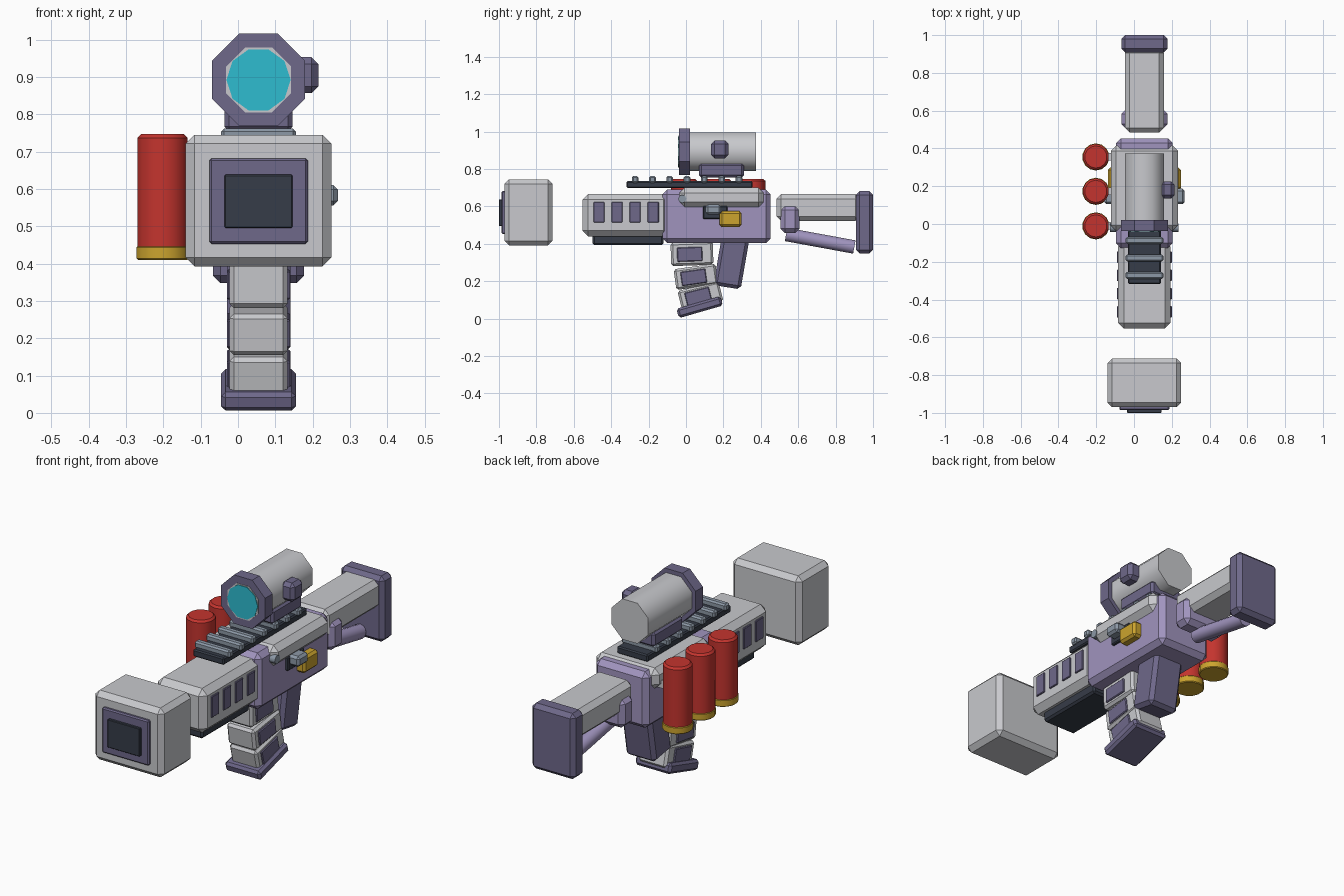
import bpy, bmesh, math
from mathutils import Matrix, Vector

if "Cube" in bpy.data.objects:
    bpy.data.objects.remove(bpy.data.objects["Cube"])

CX = 0.055  # centre line of the blaster


def mat(name, r, g, b):
    lin = lambda v: ((v / 255 + 0.055) / 1.055) ** 2.4 if v > 10 else v / 255 / 12.92
    m = bpy.data.materials.new(name)
    m.diffuse_color = (lin(r), lin(g), lin(b), 1)
    m.use_nodes = True
    m.node_tree.nodes["Principled BSDF"].inputs["Base Color"].default_value = m.diffuse_color
    return m


GREY = mat("light_grey", 200, 201, 205)
PURPLE = mat("dark_purple", 110, 104, 138)
LAVENDER = mat("lavender", 160, 148, 190)
DARK = mat("charcoal", 54, 60, 72)
RED = mat("red", 196, 52, 46)
GOLD = mat("gold", 204, 164, 46)
TEAL = mat("teal", 46, 188, 208)
SLATE = mat("slate_grey", 140, 152, 166)


def finish(bm, name, m, bevel=0, smooth=False):
    me = bpy.data.meshes.new(name)
    bmesh.ops.recalc_face_normals(bm, faces=bm.faces)
    bm.to_mesh(me)
    bm.free()
    me.materials.append(m)
    ob = bpy.data.objects.new(name, me)
    bpy.context.collection.objects.link(ob)
    if bevel:
        b = ob.modifiers.new("bevel", 'BEVEL')
        b.width = bevel
        b.segments = 1
        b.limit_method = 'ANGLE'
        b.angle_limit = math.radians(50)
    if smooth:
        bpy.ops.object.select_all(action='DESELECT')
        ob.select_set(True)
        bpy.context.view_layer.objects.active = ob
        bpy.ops.object.shade_smooth_by_angle(angle=math.radians(47))
    return ob


def box(name, m, x, y, z, bevel=0.0, tilt=0):
    """Bevelled box from (min, max) ranges, tilted about its own centre along x."""
    bm = bmesh.new()
    c = Vector([(a + b) / 2 for a, b in (x, y, z)])
    s = [b - a for a, b in (x, y, z)]
    bmesh.ops.create_cube(bm, size=1, matrix=Matrix.Translation(c)
                          @ Matrix.Rotation(math.radians(tilt), 4, 'X') @ Matrix.Diagonal((*s, 1)))
    return finish(bm, name, m, bevel)


def wide(half):
    return (CX - half, CX + half)


def around(c, size):
    return (c - size / 2, c + size / 2)


def tube(name, m, p, q, r, n, bevel=0, spin=0, smooth=True):
    """Cylinder with n sides between two points."""
    p, q = Vector(p), Vector(q)
    bm = bmesh.new()
    rot = (q - p).to_track_quat('Z', 'Y').to_matrix().to_4x4()
    bmesh.ops.create_cone(bm, cap_ends=True, segments=n, radius1=r, radius2=r, depth=(q - p).length,
                          matrix=Matrix.Translation((p + q) / 2) @ rot @ Matrix.Rotation(spin, 4, 'Z'))
    return finish(bm, name, m, bevel, smooth)


# Muzzle block with stepped front plates
box("muzzle_block", GREY, wide(0.195), (-0.97, -0.713), (0.392, 0.745), 0.024)
box("muzzle_frame", PURPLE, wide(0.132), (-0.986, -0.96), (0.453, 0.682), 0.006)
box("muzzle_opening", DARK, wide(0.091), (-1.0, -0.98), (0.495, 0.638), 0.003)

# Handguard with side vents and lower rail
box("handguard", GREY, wide(0.139), (-0.553, -0.09), (0.44, 0.666), 0.03)
for i in range(4):
    y = around(-0.465 + i * 0.0965, 0.06)
    for side in (-1, 1):
        x = CX + side * 0.139
        box("side_vent", PURPLE, (x - 0.007, x + 0.007), y, (0.515, 0.623), 0.003)
box("lower_rail", DARK, wide(0.095), (-0.5, -0.12), (0.393, 0.45), 0.01)

# Receiver, top cover and cross pin
box("receiver", LAVENDER, wide(0.15), (-0.126, 0.453), (0.404, 0.69), 0.025)
box("top_cover", GREY, wide(0.178), (-0.035, 0.415), (0.596, 0.7), 0.028)
tube("cross_pin", SLATE, (CX - 0.181, -0.02, 0.64), (CX + 0.181, -0.02, 0.64), 0.022, 8)

# Side controls, mirrored
for side in (-1, 1):
    def out(a, b):
        return tuple(sorted((CX + side * a, CX + side * b)))
    box("ejection_port", DARK, out(0.13, 0.165), (0.09, 0.222), (0.533, 0.603), 0.005)
    box("charging_handle", SLATE, out(0.14, 0.213), (0.105, 0.188), (0.556, 0.61), 0.012)
    box("gold_latch", GOLD, out(0.13, 0.193), (0.18, 0.298), (0.49, 0.575), 0.012)

# Top rail with cross slats
box("top_rail", DARK, wide(0.087), (-0.318, 0.355), (0.698, 0.735), 0.006)
for i in range(7):
    box("rail_slat", SLATE, wide(0.1), around(-0.272 + i * 0.0925, 0.036), (0.725, 0.762), 0.008)

# Scope
SZ = 0.892
OCT = math.cos(math.pi / 8)
box("scope_mount", PURPLE, wide(0.091), (0.07, 0.31), (0.755, 0.83), 0.012)
tube("scope_body", GREY, (CX, 0.0, SZ), (CX, 0.373, SZ), 0.103 / OCT, 8, spin=math.pi / 8)
tube("scope_hood", PURPLE, (CX, -0.038, SZ), (CX, 0.022, SZ), 0.124 / OCT, 8,
     spin=math.pi / 8, smooth=False)
tube("lens_rim", GREY, (CX, -0.04, SZ), (CX, -0.03, SZ), 0.087 / OCT, 8,
     spin=math.pi / 8, smooth=False)
tube("lens", TEAL, (CX, -0.043, SZ), (CX, -0.03, SZ), 0.086, 10, spin=math.pi / 2, smooth=False)
box("scope_knob", PURPLE, (0.14, 0.215), (0.135, 0.226), (0.857, 0.953), 0.018)

# Canisters on the left side
for y in (-0.01, 0.173, 0.355):
    tube("canister", RED, (-0.202, y, 0.43), (-0.202, y, 0.747), 0.069, 14, 0.01)
    tube("canister_cap", GOLD, (-0.202, y, 0.41), (-0.202, y, 0.447), 0.072, 14, 0.004)
    box("canister_bracket", GREY, (-0.17, -0.08), around(y, 0.04), (0.6, 0.64))

# Stock, butt plate, bracket and strut
box("stock", GREY, wide(0.103), (0.484, 0.93), (0.522, 0.666), 0.025)
box("butt_plate", PURPLE, wide(0.122), (0.908, 1.0), (0.348, 0.682), 0.02)
box("stock_bracket", LAVENDER, wide(0.122), (0.505, 0.607), (0.457, 0.605), 0.024)
tube("stock_strut", LAVENDER, (CX, 0.535, 0.45), (CX, 0.9, 0.383), 0.036, 12)

# Slanted grip from a side profile
bm = bmesh.new()
profile = [(0.193, 0.45), (0.147, 0.18), (0.292, 0.156), (0.338, 0.42), (0.33, 0.45)]
face = bm.faces.new([bm.verts.new((CX - 0.085, y, z)) for y, z in profile])
ext = bmesh.ops.extrude_face_region(bm, geom=[face])
bmesh.ops.translate(bm, vec=(0.17, 0, 0),
                    verts=[v for v in ext["geom"] if isinstance(v, bmesh.types.BMVert)])
finish(bm, "grip", PURPLE, 0.018)

# Curved magazine: tilted segments with side panels, and a base
for y, z, h, tilt in ((0.032, 0.347, 0.125, 2), (0.053, 0.224, 0.112, 8), (0.077, 0.12, 0.112, 14)):
    box("magazine_segment", GREY, wide(0.078), around(y, 0.226), around(z, h), 0.012, tilt)
    box("magazine_panel", PURPLE, wide(0.085), around(y - 0.012, 0.135),
        around(z - 0.003, 0.076), 0.004, tilt)
box("magazine_base", PURPLE, wide(0.1), around(0.073, 0.245), around(0.0615, 0.052), 0.012, 16)
